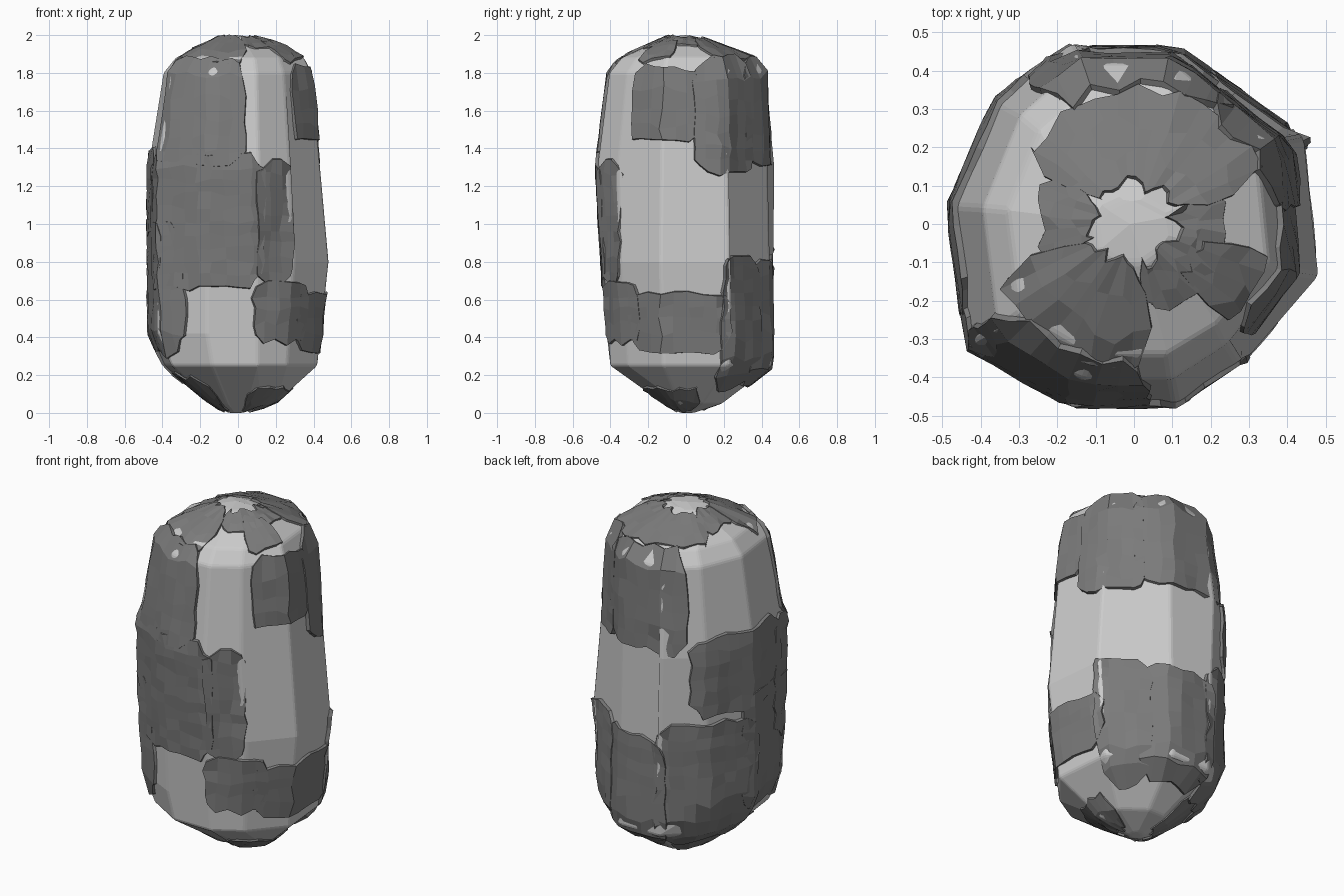
import bpy, bmesh, math, random
from mathutils import Vector
from mathutils.bvhtree import BVHTree

if "Cube" in bpy.data.objects:
    bpy.data.objects.remove(bpy.data.objects["Cube"])

random.seed(7)

# Faceted core: one section outline scaled to each level (z, xmin, xmax, ymin, ymax)
SECTION = [(-.35, 1), (.27, 1), (.92, .5), (1, -.3), (.62, -.77), (.25, -1),
           (-.35, -1), (-.9, -.68), (-1, .1), (-.75, .68)]
LEVELS = [(0.0, -.05, .02, -.03, .04), (.05, -.15, .2, -.12, .19),
          (.25, -.39, .42, -.40, .455), (.42, -.47, .45, -.42, .46),
          (.8, -.475, .48, -.45, .455), (1.3, -.475, .44, -.468, .468),
          (1.8, -.395, .39, -.405, .42), (1.88, -.33, .35, -.34, .36),
          (1.955, -.18, .22, -.18, .16), (1.99, -.10, .09, -.10, .06)]

bm = bmesh.new()
for z, x0, x1, y0, y1 in LEVELS:
    for u, v in SECTION:
        bm.verts.new((u * (x1 if u > 0 else -x0), v * (y1 if v > 0 else -y0), z))
bm.verts.new((-.01, 0, 2))
bmesh.ops.convex_hull(bm, input=bm.verts)
bmesh.ops.delete(bm, geom=[v for v in bm.verts if not v.link_faces], context='VERTS')
bmesh.ops.dissolve_limit(bm, angle_limit=math.radians(7), verts=bm.verts, edges=bm.edges)
bmesh.ops.recalc_face_normals(bm, faces=bm.faces)
tree = BVHTree.FromBMesh(bm)
mesh = bpy.data.meshes.new("rock_core")
bm.to_mesh(mesh)
bm.free()
core = bpy.data.objects.new("rock_core", mesh)
bpy.context.collection.objects.link(core)
bev = core.modifiers.new("bevel", 'BEVEL')
bev.width, bev.segments, bev.limit_method = .012, 2, 'ANGLE'
bev.angle_limit = math.radians(15)

dark = bpy.data.materials.new("dark_crust")
dark.diffuse_color = (.2, .2, .2, 1)
dark.use_nodes = True
dark.node_tree.nodes["Principled BSDF"].inputs["Base Color"].default_value = dark.diffuse_color


def on_core(angle, h, lift):
    """Point on the core: h is height on the side, then bends over the ends (0 and 2 are poles)."""
    z = min(max(h, .5), 1.5)
    e, a = math.radians((h - z) * 180), math.radians(angle)
    d = Vector((math.cos(a) * math.cos(e), math.sin(a) * math.cos(e), math.sin(e)))
    return tree.ray_cast(Vector((0, 0, z)), d)[0] + d * lift


def crust(name, a0, a1, h0, h1, lift):
    """Uneven plate of crust over an angle and height range, its rim sunk into the core."""
    na = max(3, round((a1 - a0) / 9))
    nh = max(3, round((h1 - h0) / .07))
    spots = {}
    for i in range(na + 1):
        for j in range(nh + 1):
            u, v = i / na * 2 - 1, j / nh * 2 - 1
            # corners are pulled in a little, so plates have blunt corners
            blunt = .12 if abs(u) == 1 and abs(v) == 1 else 0
            a = (a0 + a1) / 2 + (a1 - a0) / 2 * u * (1 - blunt) + random.uniform(-1.5, 1.5)
            h = (h0 + h1) / 2 + (h1 - h0) / 2 * v * (1 - blunt) + random.uniform(-.015, .015)
            spots[i, j] = (a, h, lift + random.uniform(-.003, .004))
    bm = bmesh.new()
    grid = {}
    for i in range(-1, na + 2):
        for j in range(-1, nh + 2):
            ci, cj = min(max(i, 0), na), min(max(j, 0), nh)
            a, h, up = spots[ci, cj]
            if (i, j) != (ci, cj):
                a, h, up = a + (i - ci) * 1.2, h + (j - cj) * .008, -.015
            grid[i, j] = bm.verts.new(on_core(a, h, up))
    for i in range(-1, na + 1):
        for j in range(-1, nh + 1):
            bm.faces.new([grid[i, j], grid[i + 1, j], grid[i + 1, j + 1], grid[i, j + 1]])
    me = bpy.data.meshes.new(name)
    bm.to_mesh(me)
    bm.free()
    me.materials.append(dark)
    ob = bpy.data.objects.new(name, me)
    bpy.context.collection.objects.link(ob)


# Plates: first angle, last angle (0 = right, 270 = front), low, high, lift
PLATES = {
    "upper_front_crust": (214, 274, 1.32, 1.76, .015),
    "upper_right_crust": (-45, 10, 1.44, 1.73, .014),
    "upper_back_right_crust": (6, 58, 1.27, 1.76, .018),
    "upper_back_crust": (50, 126, 1.32, 1.76, .015),
    "middle_front_crust": (200, 288, .66, 1.37, .014),
    "middle_front_right_crust": (283, 310, .68, 1.34, .012),
    "middle_left_crust": (128, 207, .95, 1.40, .015),
    "lower_left_crust": (165, 233, .38, 1.02, .013),
    "lower_back_left_crust": (105, 178, .24, .90, .015),
    "lower_back_crust": (55, 112, .25, .80, .014),
    "lower_back_right_crust": (24, 62, .22, .84, .018),
    "lower_right_crust": (-45, 30, .38, .63, .014),
    "lower_front_right_crust": (281, 326, .41, .69, .016),
    "top_front_crust": (198, 278, 1.74, 1.93, .010),
    "top_back_crust": (15, 152, 1.77, 1.93, .010),
    "top_left_crust": (148, 202, 1.83, 1.93, .008),
    "top_right_crust": (-84, 22, 1.85, 1.93, .008),
    "top_front_right_crust": (-48, -12, 1.75, 1.88, .010),
    "bottom_left_crust": (110, 235, .06, .27, .008),
    "bottom_right_crust": (-75, 20, .05, .20, .008),
}
for name, spec in PLATES.items():
    crust(name, *spec)
